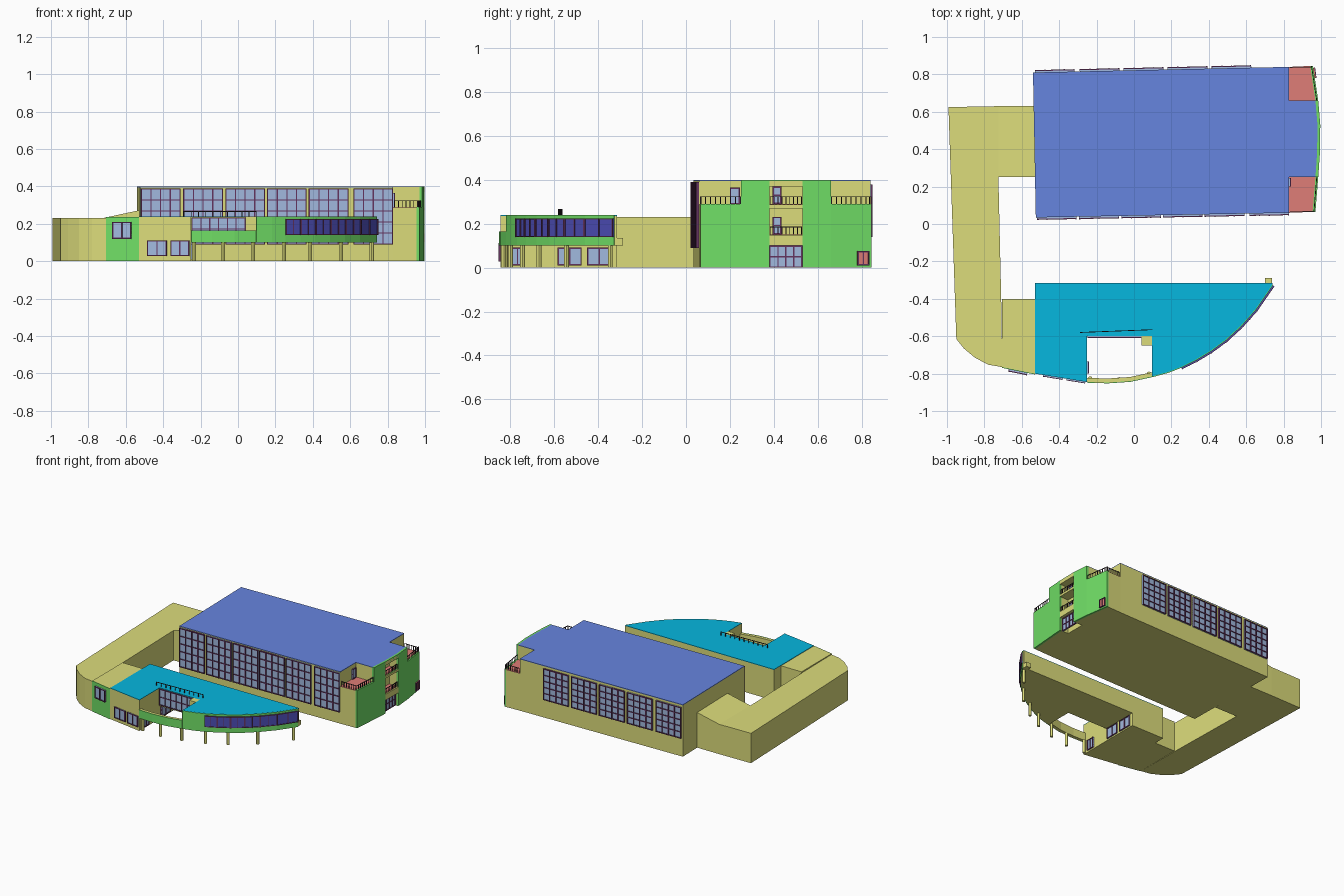
import bpy, bmesh
from mathutils import Vector

if "Cube" in bpy.data.objects:
    bpy.data.objects.remove(bpy.data.objects["Cube"])


def material(name, r, g, b):
    m = bpy.data.materials.new(name)
    m.diffuse_color = [(c / 255) ** 2.2 for c in (r, g, b)] + [1]
    m.use_nodes = True
    m.node_tree.nodes["Principled BSDF"].inputs["Base Color"].default_value = m.diffuse_color
    return m


YELLOW = material("yellow_wall", 219, 219, 122)
GREEN = material("green_wall", 112, 222, 102)
BLUE = material("blue_roof", 102, 132, 222)
CYAN = material("cyan_roof", 14, 182, 222)
RED = material("red_floor", 222, 124, 118)
GLASS = material("pale_glass", 160, 184, 222)
DEEP = material("deep_glass", 78, 78, 180)
FRAME = material("purple_frame", 100, 55, 95)
RAIL = material("dark_rail", 55, 45, 50)


def build(name, mat, parts):
    """One object from vertical prisms (plan points, bottom, top); top may be a function of x."""
    bm = bmesh.new()
    for pts, z0, z1 in parts:
        top = z1 if callable(z1) else (lambda x, z=z1: z)
        lo = [bm.verts.new((x, y, z0)) for x, y in pts]
        hi = [bm.verts.new((x, y, top(x))) for x, y in pts]
        bm.faces.new(lo)
        bm.faces.new(hi)
        for i in range(len(pts)):
            j = (i + 1) % len(pts)
            bm.faces.new((lo[i], lo[j], hi[j], hi[i]))
    bmesh.ops.recalc_face_normals(bm, faces=bm.faces)
    me = bpy.data.meshes.new(name)
    bm.to_mesh(me)
    bm.free()
    me.materials.append(mat)
    ob = bpy.data.objects.new(name, me)
    bpy.context.collection.objects.link(ob)
    return ob


def box(x0, x1, y0, y1):
    return [(x0, y0), (x1, y0), (x1, y1), (x0, y1)]


def along(a, b, s0, s1, o0, o1):
    """Plan rectangle from s0 to s1 on line a-b, o0 to o1 outward (right of a to b)."""
    a, b = Vector(a), Vector(b)
    d = (b - a).normalized()
    n = Vector((d.y, -d.x))
    return [tuple(a + d * s + n * o) for s, o in ((s0, o0), (s1, o0), (s1, o1), (s0, o1))]


def window(name, a, b, z0, z1, nx=2, nz=1, t=.006, out=.01, glass=GLASS):
    L = (Vector(b) - Vector(a)).length
    build(name + "_glass", glass, [(along(a, b, 0, L, -.002, out * .5), z0, z1)])
    bars = []
    for i in range(nx + 1):
        s = (L - t) * i / nx
        bars.append((along(a, b, s, s + t, 0, out), z0, z1))
    for k in range(nz + 1):
        z = z0 + (z1 - z0 - t) * k / nz
        bars.append((along(a, b, t, L - t, 0, out * .9), z, z + t))
    build(name + "_frame", FRAME, bars)


def railing(name, a, b, z0, z1, n, t=.004, rail=True):
    L = (Vector(b) - Vector(a)).length
    parts = [(along(a, b, (L - t) * i / n, (L - t) * i / n + t, -t / 2, t / 2), z0, z1)
             for i in range(n + 1)]
    if rail:
        parts.append((along(a, b, 0, L, -t / 2, t / 2), z1 - t, z1))
    build(name, RAIL, parts)


def strip(pts, dx, dy):
    return pts + [(x + dx, y + dy) for x, y in reversed(pts)]


def lerp(a, b, x):
    f = (x - a[0]) / (b[0] - a[0])
    return (x, a[1] + f * (b[1] - a[1]))


# Main hall
SW, SE, NE, NW = (-.525, .035), (.83, .06), (.83, .84), (-.54, .81)
build("hall_walls", YELLOW, [([SW, SE, NE, NW], 0, .395)])
build("hall_roof", BLUE, [([SW, SE, NE, NW], .395, .4)])
for i, x in enumerate((-.52, -.293, -.068, .155, .378, .617)):
    window(f"hall_front_window_{i}", lerp(SW, SE, x), lerp(SW, SE, x + .212), .09, .39, 4, 5, out=.014)
for i, x in enumerate((-.53, -.29, -.055, .18, .415)):
    window(f"hall_back_window_{i}", lerp(NW, NE, x + .212), lerp(NW, NE, x), .14, .38, 4, 5, out=.014)

# East end: centre block with recess, two terraces, curved green facade
E = [(.97, .065), (.985, .25), (.994, .38), (.996, .53), (.985, .66), (.957, .845)]
I = [(x - .015, y) for x, y in E]
build("east_end_core", YELLOW, [
    ([(.83, .06), I[0], I[1], (.83, .25)], 0, .285),
    ([(.83, .66), I[4], I[5], (.83, .84)], 0, .285),
    ([(.83, .25), I[1], I[2], (.92, .38), (.92, .53), I[3], I[4], (.83, .66)], 0, .396)])
build("balcony_slabs", YELLOW, [([(.92, .38), E[2], E[3], (.92, .53)], a, b)
                                for a, b in ((.102, .148), (.27, .287), (.37, .396))])
build("terrace_floors", RED, [
    ([(.83, .06), I[0], I[1], (.83, .25)], .285, .288),
    ([(.83, .66), I[4], I[5], (.83, .84)], .285, .288)])
build("balcony_floors", RED, [(box(.92, .985, .382, .528), .148, .152),
                              (box(.92, .985, .382, .528), .287, .29)])
build("east_roof", BLUE, [([(.83, .25), I[1], I[2], I[3], I[4], (.83, .66)], .396, .4)])
build("east_facade", GREEN, [
    (strip(E[0:2], -.015, 0), 0, .29), (strip(E[4:6], -.015, 0), 0, .29),
    (strip(E[1:3], -.015, 0), 0, .4), (strip(E[3:5], -.015, 0), 0, .4),
    (strip(E[2:4], -.015, 0), .37, .4), (strip(E[2:4], -.015, 0), .27, .287)])
window("entrance_door", (.965, .38), (.965, .53), 0, .1, 4, 2)
for i, z in enumerate((.152, .29)):
    window(f"balcony_door_{i}", (.92, .395), (.92, .435), z, z + .08, 1, 2)
    railing(f"balcony_rail_{i}", (.988, .382), (.988, .528), z, z + .035, 8)
for i, (a, b) in enumerate(((E[0], E[1]), (E[4], E[5]))):
    a, b = (a[0] - .008, a[1]), (b[0] - .008, b[1])
    railing(f"terrace_rail_{i}", a, b, .288, .325, 8)
railing("south_terrace_side_rail", (.835, .068), (.962, .068), .288, .325, 6)
railing("north_terrace_side_rail", (.95, .836), (.835, .836), .288, .325, 6)
window("terrace_door", (.83, .2), (.83, .245), .288, .365, 1, 1)
window("service_door", (.967, .78), (.959, .835), .01, .075, 2, 1, glass=RED)

# West wing with curved corner, and sloped link up to the hall
build("west_wing", YELLOW, [([(-.992, .625), (-.95, -.615), (-.91, -.665), (-.85, -.715), (-.78, -.752),
                              (-.705, -.765), (-.71, -.4), (-.725, .25), (-.725, .63)], 0, .23)])
build("sloped_link", YELLOW, [(box(-.725, -.53, .25, .63), 0, lambda x: .23 + (x + .725) / .195 * .042)])

# Front building: grounded west part, raised east part, notch open to the sky
A, B, C = (-.705, -.765), (-.53, -.8), (-.25, -.845)
CURVE = [(.095, -.815), (.18, -.792), (.25, -.765), (.33, -.725), (.41, -.677), (.49, -.618),
         (.57, -.545), (.65, -.455), (.74, -.325)]
NOTCH = [C, (-.14, -.848), (-.02, -.84), CURVE[0]]
build("front_link", YELLOW, [([A, B, (-.53, -.4), (-.705, -.4)], 0, .236)])
build("front_building", YELLOW, [
    ([B, C, (-.25, -.315), (-.53, -.315)], 0, .236),
    (box(-.25, .095, -.6, -.315), .1, .236),
    (CURVE + [(.74, -.315), (.095, -.315)], .1, .236)])
build("front_roof", CYAN, [([B, C, (-.25, -.6), (.095, -.6)] + CURVE
                            + [(.74, -.315), (-.53, -.315)], .236, .24)])
build("stair_box", YELLOW, [(box(.04, .095, -.65, -.6), .165, .24)])
build("terrace_parapet", YELLOW, [(strip(NOTCH, 0, .022), .1, .164)])
build("curved_facade", GREEN, [(strip(NOTCH, .001, -.004), .1, .165),
                               (strip(CURVE, .003, -.004), .1, .239)])
build("green_panel", GREEN, [(strip([A, B], 0, -.004), 0, .236)])
build("corner_ledge", YELLOW, [(box(.7, .737, -.315, -.288), .1, .135)])
window("panel_window", (-.67, -.776), (-.57, -.796), .12, .21, 2, 1, out=.014)
for i, (x0, x1) in enumerate(((-.485, -.38), (-.36, -.26))):
    window(f"front_window_{i}", lerp(B, C, x0), lerp(B, C, x1), .028, .112, 2, 1)
for i, (y0, y1) in enumerate(((-.8, -.735), (-.585, -.475), (-.45, -.34))):
    window(f"undercroft_window_{i}", (-.25, y0), (-.25, y1), .01, .092, 2, 1)
window("notch_window", (-.248, -.6), (.04, -.6), .11, .235, 6, 2)
for i in range(2, len(CURVE) - 1):
    a, b = [(x + .003, y - .004) for x, y in CURVE[i:i + 2]]
    window(f"ribbon_window_{i}", a, b, .14, .225, 2, 1, t=.005, glass=DEEP)

# Columns under the raised part
COLS = [(-.235, -.825), (-.08, -.83), (.08, -.8), (.245, -.745), (.385, -.67), (.55, -.545), (.715, -.345)]
for i, (x, y) in enumerate(COLS):
    bpy.ops.mesh.primitive_cylinder_add(vertices=12, radius=.011, depth=.1, location=(x, y, .05))
    ob = bpy.context.object
    ob.name = f"column_{i}"
    ob.data.materials.append(YELLOW)
    bpy.ops.object.shade_smooth_by_angle()

# Low roof railing behind the notch
railing("roof_rail", (-.29, -.58), (.1, -.565), .24, .268, 10)
